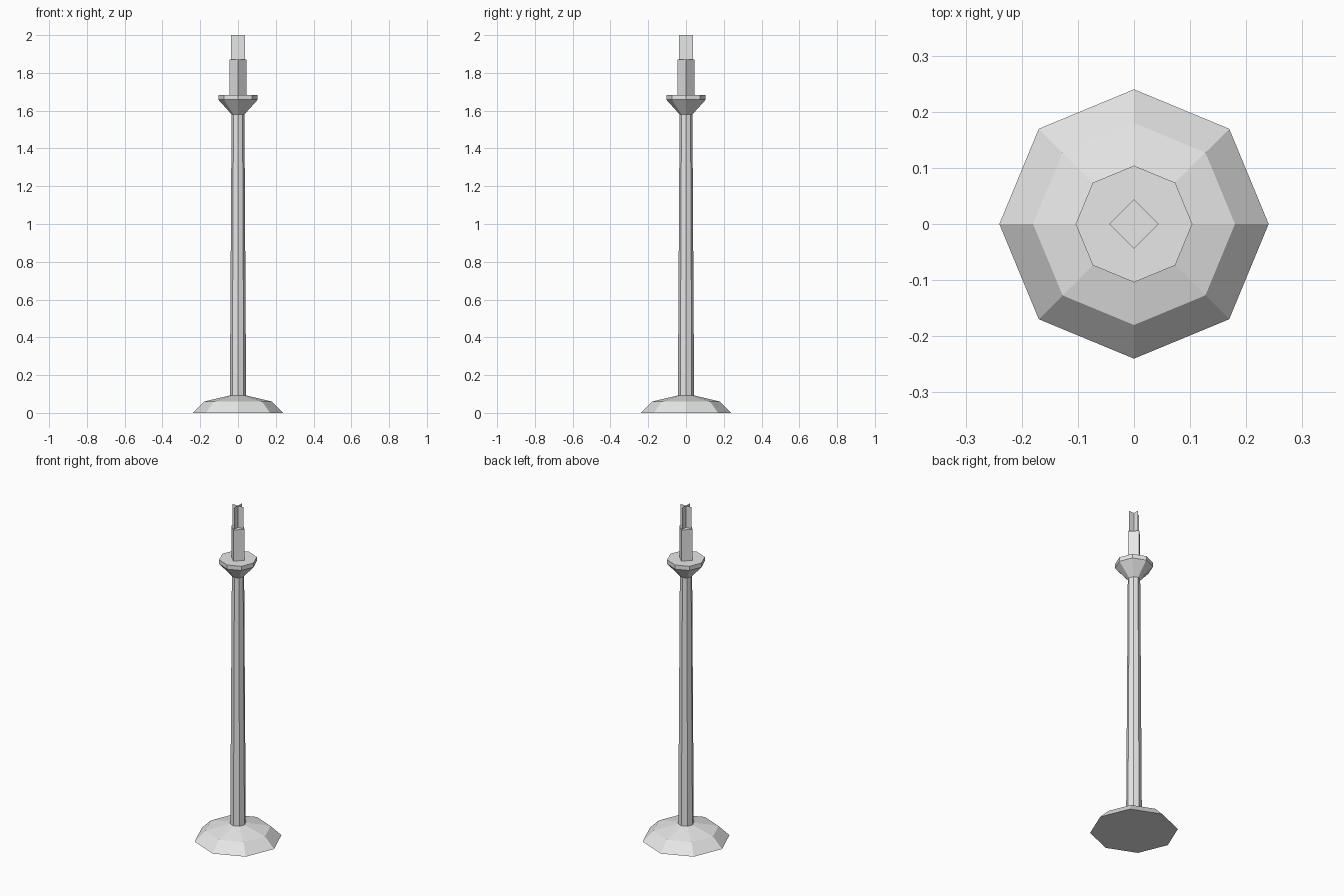
import bpy
import bmesh
from math import cos, sin, tau

if "Cube" in bpy.data.objects:
    bpy.data.objects.remove(bpy.data.objects["Cube"], do_unlink=True)

GREY = (0.8, 0.8, 0.8, 1.0)
mat = bpy.data.materials.new("pale_grey")
mat.use_nodes = True
mat.diffuse_color = GREY
mat.node_tree.nodes["Principled BSDF"].inputs["Base Color"].default_value = GREY


def finish(name, bm):
    """Turn a bmesh into a flat-shaded object."""
    mesh = bpy.data.meshes.new(name)
    bm.to_mesh(mesh)
    bm.free()
    mesh.materials.append(mat)
    obj = bpy.data.objects.new(name, mesh)
    bpy.context.collection.objects.link(obj)
    return obj


def lathe(name, profile, sides, bottom=False, top=False):
    """Join rings of (radius, height), each with a corner on +x."""
    bm = bmesh.new()
    rings = []
    for r, z in profile:
        rings.append([bm.verts.new((r * cos(tau * i / sides), r * sin(tau * i / sides), z))
                      for i in range(sides)])
    for low, high in zip(rings, rings[1:]):
        for i in range(sides):
            j = (i + 1) % sides
            bm.faces.new((low[i], low[j], high[j], high[i]))
    if bottom:
        bm.faces.new(rings[0][::-1])
    if top:
        bm.faces.new(rings[-1])
    return finish(name, bm)


# Spreading foot, slim tapered stem and drip cup
lathe("foot", [(0.24, 0), (0.18, 0.06), (0.04, 0.093)], 8, bottom=True)
lathe("stem", [(0.043, 0.09), (0.034, 1.585)], 8)
lathe("drip_cup", [(0.034, 1.58), (0.104, 1.658), (0.104, 1.683)], 8, top=True)

# Four-sided candle
lathe("candle", [(0.044, 1.683), (0.044, 1.87)], 4, top=True)

# Flame made of two crossed upright sheets
flame = bmesh.new()
for dx, dy in ((0.036, 0), (0, 0.036)):
    corners = [(-dx, -dy, 1.87), (dx, dy, 1.87), (dx, dy, 2.0), (-dx, -dy, 2.0)]
    flame.faces.new([flame.verts.new(c) for c in corners])
finish("flame", flame)
